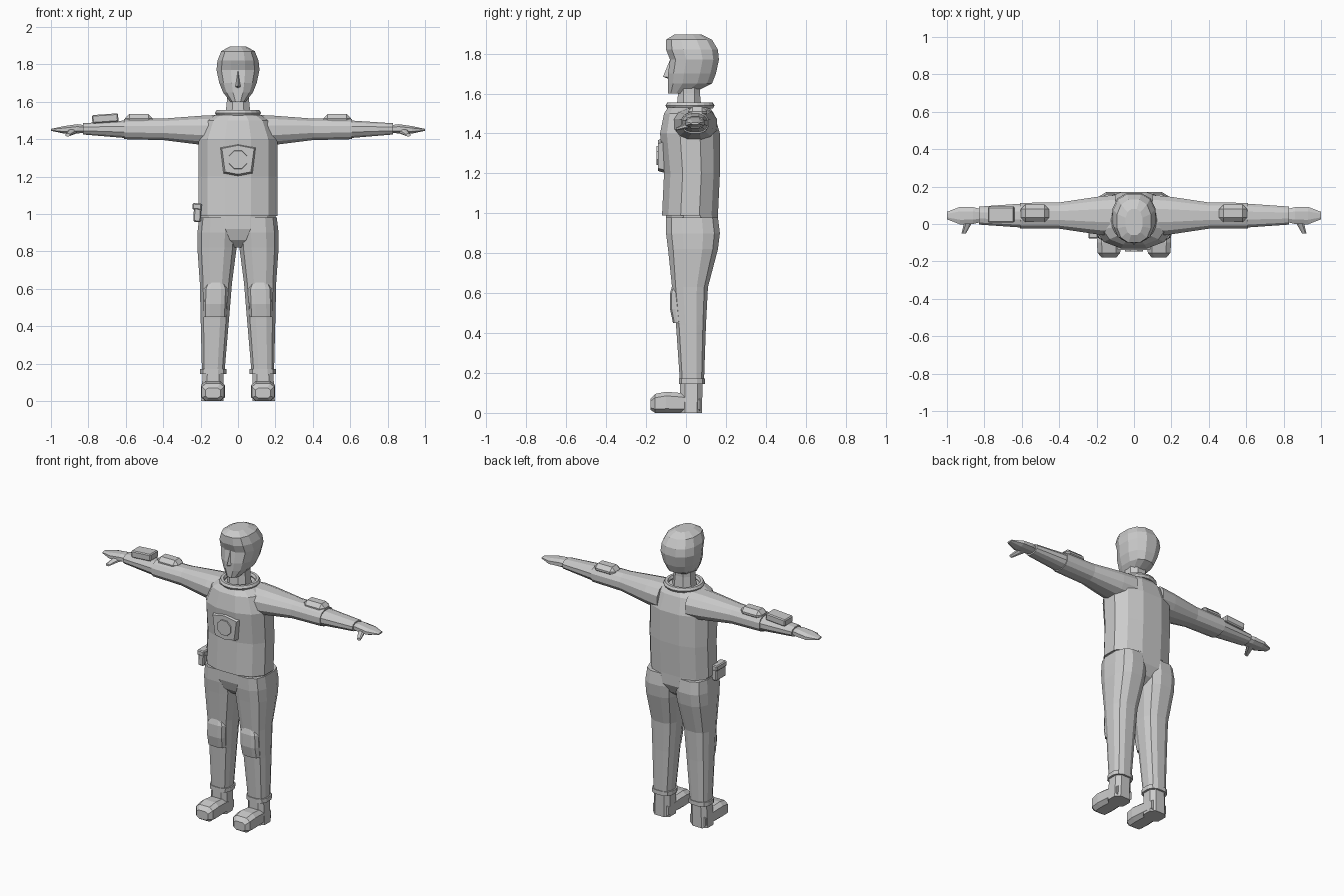
import bpy, bmesh, math
from mathutils import Matrix

cube = bpy.data.objects.get("Cube")
if cube:
    bpy.data.objects.remove(cube, do_unlink=True)

grey = bpy.data.materials.new("plain_grey")
grey.use_nodes = True
grey.diffuse_color = (0.6, 0.6, 0.6, 1)
grey.node_tree.nodes["Principled BSDF"].inputs["Base Color"].default_value = grey.diffuse_color


def finish(name, bm, mirror=False):
    bmesh.ops.recalc_face_normals(bm, faces=bm.faces)
    mesh = bpy.data.meshes.new(name)
    bm.to_mesh(mesh)
    bm.free()
    mesh.materials.append(grey)
    obj = bpy.data.objects.new(name, mesh)
    bpy.context.collection.objects.link(obj)
    if mirror:
        obj.modifiers.new("mirror", 'MIRROR')


def skin(bm, rings):
    """Join closed rings of points into a capped tube."""
    rings = [[bm.verts.new(point) for point in ring] for ring in rings]
    for lower, upper in zip(rings, rings[1:]):
        for i in range(len(lower)):
            bm.faces.new((lower[i - 1], lower[i], upper[i], upper[i - 1]))
    bm.faces.new(rings[0])
    bm.faces.new(rings[-1])


def rounded_outline(sides, squareness):
    """Superellipse that touches the unit square on all four sides."""
    def soften(value):
        return math.copysign(abs(value) ** (2 / squareness), value)
    reach = soften(math.cos(math.pi / sides))
    angles = [math.tau * (i + 0.5) / sides for i in range(sides)]
    return [(soften(math.cos(t)) / reach, soften(math.sin(t)) / reach) for t in angles]


def loft(name, axis, sections, centre=lambda position: 0, sides=12, squareness=2.4, mirror=False):
    """Each section is (position on axis, half width, low limit, high limit)."""
    outline = rounded_outline(sides, squareness)
    rings = []
    for position, half_width, low, high in sections:
        ring = []
        for u, v in outline:
            across = centre(position) + half_width * u
            along = (low + high) / 2 + (high - low) / 2 * v
            ring.append({'X': (position, across, along),
                         'Y': (across, position, along),
                         'Z': (across, along, position)}[axis])
        rings.append(ring)
    bm = bmesh.new()
    skin(bm, rings)
    finish(name, bm, mirror)


def plate(name, outline, y_back, y_front, taper):
    """Bevelled plate facing the front, from an x-z outline."""
    middle = sum(z for x, z in outline) / len(outline)
    back = [(x, y_back, z) for x, z in outline]
    front = [(x * taper, y_front, middle + (z - middle) * taper) for x, z in outline]
    bm = bmesh.new()
    skin(bm, [back, front])
    finish(name, bm)


def box(name, size, location, bevel, tilt=0, mirror=False):
    bm = bmesh.new()
    bmesh.ops.create_cube(bm, size=1)
    bmesh.ops.scale(bm, vec=size, verts=bm.verts)
    bmesh.ops.bevel(bm, geom=list(bm.edges), offset=bevel, segments=1, affect='EDGES')
    placement = Matrix.Translation(location) @ Matrix.Rotation(tilt, 4, 'Y')
    bmesh.ops.transform(bm, matrix=placement, verts=bm.verts)
    finish(name, bm, mirror)


# Jacket with sloping shoulders, and hips
loft("jacket", 'Z', [(.99, .21, -.12, .16), (1.2, .21, -.11, .17), (1.4, .21, -.13, .17),
                     (1.5, .17, -.11, .14), (1.53, .12, -.09, .12)])
loft("hips", 'Z', [(.82, .05, -.04, .08), (.86, .12, -.08, .13), (.92, .2, -.1, .16), (1, .2, -.1, .16)])

# Neck, collar and head
loft("neck", 'Z', [(1.5, .07, -.05, .08), (1.6, .06, -.04, .07), (1.7, .06, -.04, .07)], sides=8)
bpy.ops.mesh.primitive_torus_add(major_segments=20, minor_segments=6, major_radius=.106,
                                 minor_radius=.017, location=(0, .02, 1.54))
collar = bpy.context.object
collar.name = "collar"
collar.data.materials.append(grey)
loft("head", 'Z', [(1.6, .04, -.09, .03), (1.65, .08, -.09, .13), (1.7, .1, -.09, .15),
                   (1.77, .115, -.08, .165), (1.82, .11, -.1, .16), (1.87, .09, -.1, .13),
                   (1.895, .045, -.06, .08)])

# Wedge nose
bm = bmesh.new()
bridge, tip, lip, left, right = [bm.verts.new(point) for point in (
    (0, -.08, 1.77), (0, -.115, 1.685), (0, -.08, 1.67), (.02, -.08, 1.68), (-.02, -.08, 1.68))]
for side in (left, right):
    bm.faces.new((bridge, side, tip))
    bm.faces.new((tip, side, lip))
finish("nose", bm)

# Chest plate with an eight-sided dial
plate("chest_plate", [(0, 1.2), (.08, 1.215), (.1, 1.36), (0, 1.38), (-.1, 1.36), (-.08, 1.215)],
      y_back=-.1, y_front=-.14, taper=.86)
dial = [(.05 * u, 1.29 + .05 * v) for u, v in rounded_outline(sides=8, squareness=2)]
plate("chest_dial", dial, y_back=-.13, y_front=-.147, taper=.95)


# Arms: sleeve, forearm, hand, thumb and elbow pad
def arm_line(x):
    return .045


loft("sleeve", 'X', [(.1, .11, 1.36, 1.53), (.2, .1, 1.37, 1.525), (.4, .07, 1.395, 1.51),
                     (.61, .068, 1.4, 1.507)], arm_line, mirror=True)
loft("forearm", 'X', [(.6, .064, 1.406, 1.5), (.83, .048, 1.425, 1.485)], arm_line, mirror=True)
loft("hand", 'X', [(.82, .035, 1.435, 1.475), (.86, .045, 1.43, 1.48), (.93, .047, 1.43, 1.47),
                   (1, .02, 1.445, 1.455)], arm_line, sides=8, mirror=True)
loft("thumb", 'Y', [(.03, .025, 1.43, 1.465), (-.05, .012, 1.415, 1.43)],
     lambda y: .89 - .4 * y, sides=8, mirror=True)
box("elbow_pad", (.15, .095, .06), (.53, .057, 1.505), bevel=.024, mirror=True)

# Boxes worn on the right side
box("wrist_device", (.14, .085, .045), (-.71, .05, 1.511), bevel=.006, tilt=-.07)
box("hip_pouch", (.04, .1, .095), (-.217, -.025, 1.005), bevel=.006, tilt=.05)
box("pouch_flap", (.05, .106, .035), (-.219, -.025, 1.04), bevel=.006, tilt=.05)


# Legs, ankle bands, knee pads and boots
def leg_line(z):
    return .137 - .03 * z


def foot_line(y):
    return .134


loft("leg", 'Z', [(.15, .06, -.03, .09), (.44, .076, -.05, .1), (.63, .086, -.07, .11),
                  (.82, .105, -.09, .16), (.9, .107, -.1, .17), (.98, .1, -.1, .16)],
     leg_line, squareness=2.7, mirror=True)
loft("ankle_band", 'Z', [(.145, .07, -.036, .095), (.172, .07, -.036, .095)],
     leg_line, squareness=2.7, mirror=True)
loft("knee_pad", 'Z', [(.45, .06, -.065, .02), (.52, .062, -.08, .02), (.6, .062, -.08, .02),
                       (.635, .045, -.07, .02)], leg_line, squareness=3.5, mirror=True)
loft("boot_shaft", 'Z', [(0, .06, -.03, .08), (.16, .056, -.03, .083)],
     leg_line, sides=8, squareness=3, mirror=True)
loft("boot_foot", 'Y', [(.07, .056, 0, .08), (-.03, .06, 0, .1), (-.1, .065, 0, .106),
                        (-.155, .06, 0, .095), (-.178, .04, .015, .07)],
     foot_line, sides=8, squareness=3.5, mirror=True)
